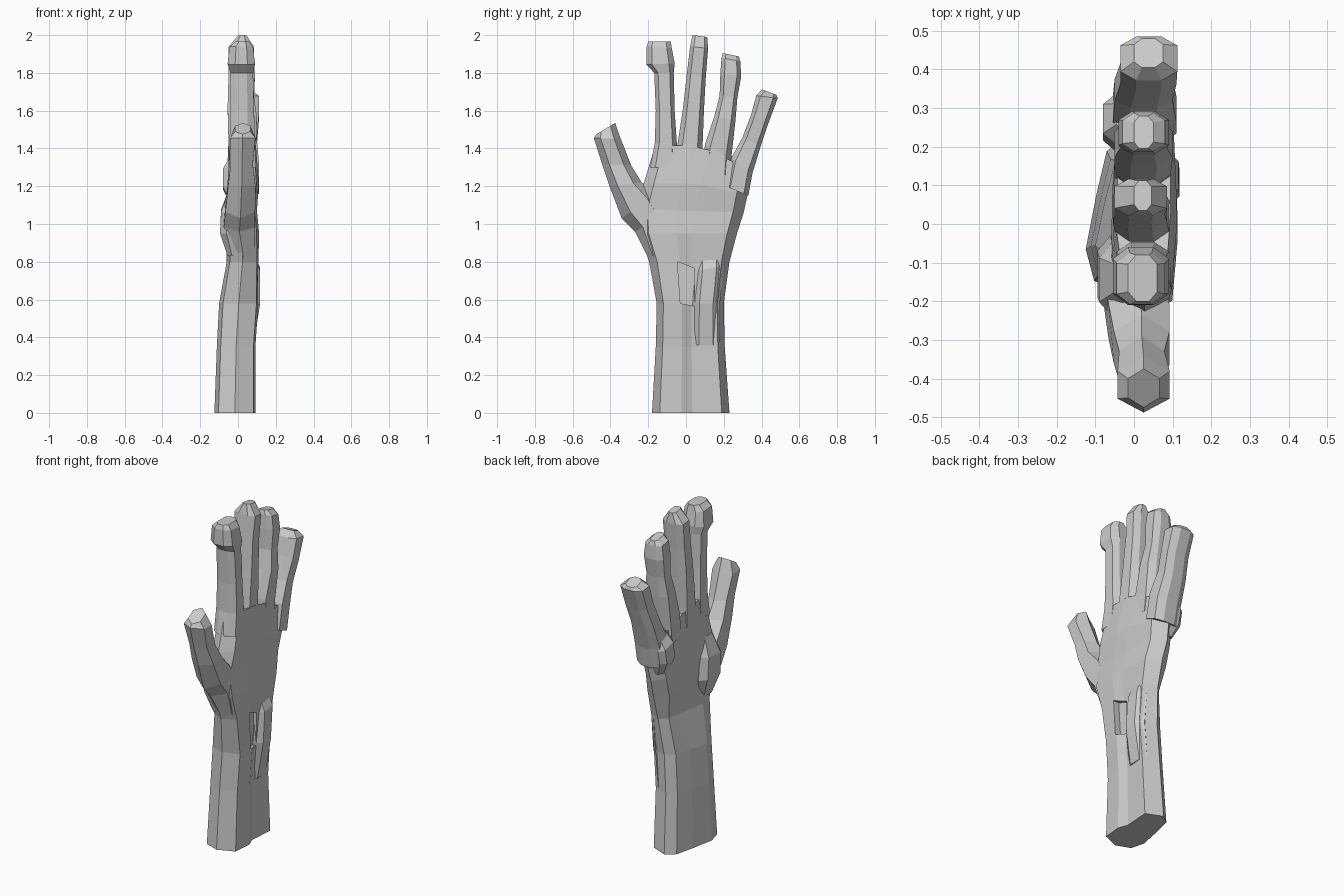
import bpy, bmesh

skin = bpy.data.materials.new("plain grey")
skin.diffuse_color = (0.6, 0.6, 0.6, 1)

# Cross-sections: (position across the width 0..1, thickness -1..1)
OCTAGON = [(0, .45), (.2, 1), (.8, 1), (1, .45), (1, -.45), (.8, -1), (.2, -1), (0, -.45)]
RIDGED = [(0, 0), (.25, .9), (.75, .9), (1, 0), (.75, -.9), (.25, -.9)]
ARM = [(0, 0), (.1, .9), (.38, 1), (.52, .8), (.9, .9), (1, 0),
       (.9, -.5), (.62, -.75), (.28, -1), (.08, -.8)]
PALM = [(0, 0), (.1, .85), (.38, 1), (.55, 1), (.9, .9), (1, 0),
        (.9, -.8), (.62, -.95), (.28, -1), (.08, -.8)]


def loft(name, rings):
    """Each ring: section, front (y, z), back (y, z), x min, x max, middle rise."""
    bm = bmesh.new()
    loops = []
    for section, (ya, za), (yb, zb), x0, x1, rise in rings:
        xm, half = (x0 + x1) / 2, (x1 - x0) / 2
        loops.append([bm.verts.new((xm + half * s, ya + (yb - ya) * t,
                                    za + (zb - za) * t + rise * 4 * t * (1 - t)))
                      for t, s in section])
    n = len(loops[0])
    for a, b in zip(loops, loops[1:]):
        for i in range(n):
            j = (i + 1) % n
            bm.faces.new((a[i], a[j], b[j], b[i]))
    bm.faces.new(loops[0])
    bm.faces.new(loops[-1])
    bmesh.ops.recalc_face_normals(bm, faces=bm.faces)
    mesh = bpy.data.meshes.new(name)
    bm.to_mesh(mesh)
    bm.free()
    mesh.materials.append(skin)
    obj = bpy.data.objects.new(name, mesh)
    bpy.context.collection.objects.link(obj)
    return obj


def digit(name, section, rings):
    return loft(name, [(section, a, b, x0, x1, 0) for a, b, x0, x1 in rings])


# Forearm, wrist and palm in one skin
arm = loft("forearm_and_palm", [
    (ARM, (-.18, 0), (.23, 0), -.125, .092, 0),
    (ARM, (-.16, .35), (.205, .35), -.112, .092, 0),
    (ARM, (-.155, .58), (.2, .58), -.1, .108, 0),
    (ARM, (-.195, .8), (.23, .8), -.06, .108, 0),
    (PALM, (-.25, .95), (.27, .95), -.06, .112, 0),
    (PALM, (-.26, 1.08), (.305, 1.06), -.06, .1, 0),
    (PALM, (-.225, 1.21), (.325, 1.15), -.055, .11, .03),
    (PALM, (-.165, 1.41), (.35, 1.27), -.045, .095, .06),
])

# Slanted pocket beside the wrist tendon
cutter = digit("pocket_cutter", [(0, 1), (1, 1), (1, -1), (0, -1)], [
    ((-.03, .58), (.045, .565), .07, .16),
    ((-.045, .8), (.045, .765), .07, .16)])
cutter.hide_render = True
cut = arm.modifiers.new("pocket", 'BOOLEAN')
cut.operation, cut.object, cut.solver = 'DIFFERENCE', cutter, 'EXACT'
bpy.context.view_layer.objects.active = arm
bpy.ops.object.modifier_apply(modifier=cut.name)
bpy.data.objects.remove(cutter)

# Raised wrist tendon
digit("wrist_tendon", RIDGED, [
    ((.03, .36), (.18, .36), .03, .085),
    ((.035, .58), (.18, .58), .03, .122),
    ((.05, .75), (.2, .78), .03, .12),
    ((.05, .8), (.2, .82), .03, .1)])

# Thumb
digit("thumb", RIDGED, [
    ((-.2, .82), (-.1, .86), -.03, .09),
    ((-.27, .96), (-.1, 1.05), -.085, .1),
    ((-.34, 1.03), (-.16, 1.17), -.075, .1),
    ((-.405, 1.2), (-.235, 1.22), -.06, .1),
    ((-.445, 1.32), (-.29, 1.31), -.045, .085),
    ((-.488, 1.455), (-.345, 1.45), -.05, .1),
    ((-.475, 1.475), (-.375, 1.535), -.02, .07)])

# Fingers
digit("index_finger", OCTAGON, [
    ((-.19, 1.3), (-.05, 1.3), -.045, .095),
    ((-.165, 1.43), (-.048, 1.42), -.045, .09),
    ((-.16, 1.6), (-.06, 1.6), -.04, .085),
    ((-.168, 1.8), (-.065, 1.8), -.04, .08),
    ((-.21, 1.845), (-.06, 1.85), -.055, .09),
    ((-.208, 1.94), (-.075, 1.93), -.045, .08),
    ((-.2, 1.965), (-.08, 1.965), -.015, .06)])
digit("middle_finger", OCTAGON, [
    ((-.05, 1.3), (.09, 1.3), -.05, .1),
    ((-.045, 1.42), (.088, 1.42), -.05, .09),
    ((-.015, 1.62), (.095, 1.6), -.055, .085),
    ((.005, 1.8), (.105, 1.78), -.05, .08),
    ((.022, 1.94), (.117, 1.93), -.05, .085),
    ((.035, 2.0), (.112, 1.99), 0, .045)])
digit("ring_finger", OCTAGON, [
    ((.09, 1.28), (.235, 1.25), -.05, .1),
    ((.1, 1.42), (.24, 1.35), -.05, .095),
    ((.15, 1.57), (.262, 1.55), -.05, .1),
    ((.178, 1.68), (.272, 1.67), -.035, .085),
    ((.182, 1.8), (.292, 1.78), -.04, .09),
    ((.188, 1.88), (.288, 1.86), -.03, .08),
    ((.195, 1.905), (.28, 1.887), 0, .05)])
digit("little_finger", OCTAGON, [
    ((.21, 1.2), (.33, 1.15), -.05, .11),
    ((.24, 1.35), (.352, 1.27), -.055, .11),
    ((.3, 1.46), (.395, 1.41), -.05, .1),
    ((.345, 1.58), (.435, 1.53), -.035, .11),
    ((.372, 1.68), (.485, 1.665), -.035, .112),
    ((.405, 1.712), (.48, 1.683), 0, .075)])

# Pad at the thumb root and knuckle below the little finger
digit("thumb_pad", OCTAGON, [
    ((-.19, .83), (-.06, .83), -.055, .03),
    ((-.23, .95), (-.03, .95), -.095, .03),
    ((-.24, 1.06), (-.05, 1.08), -.09, .03),
    ((-.2, 1.18), (-.08, 1.18), -.05, .03)])
digit("little_knuckle", OCTAGON, [
    ((.19, 1.12), (.29, 1.1), -.04, .03),
    ((.19, 1.2), (.32, 1.18), -.08, .03),
    ((.21, 1.3), (.335, 1.26), -.08, .03),
    ((.24, 1.36), (.33, 1.32), -.045, .03)])
